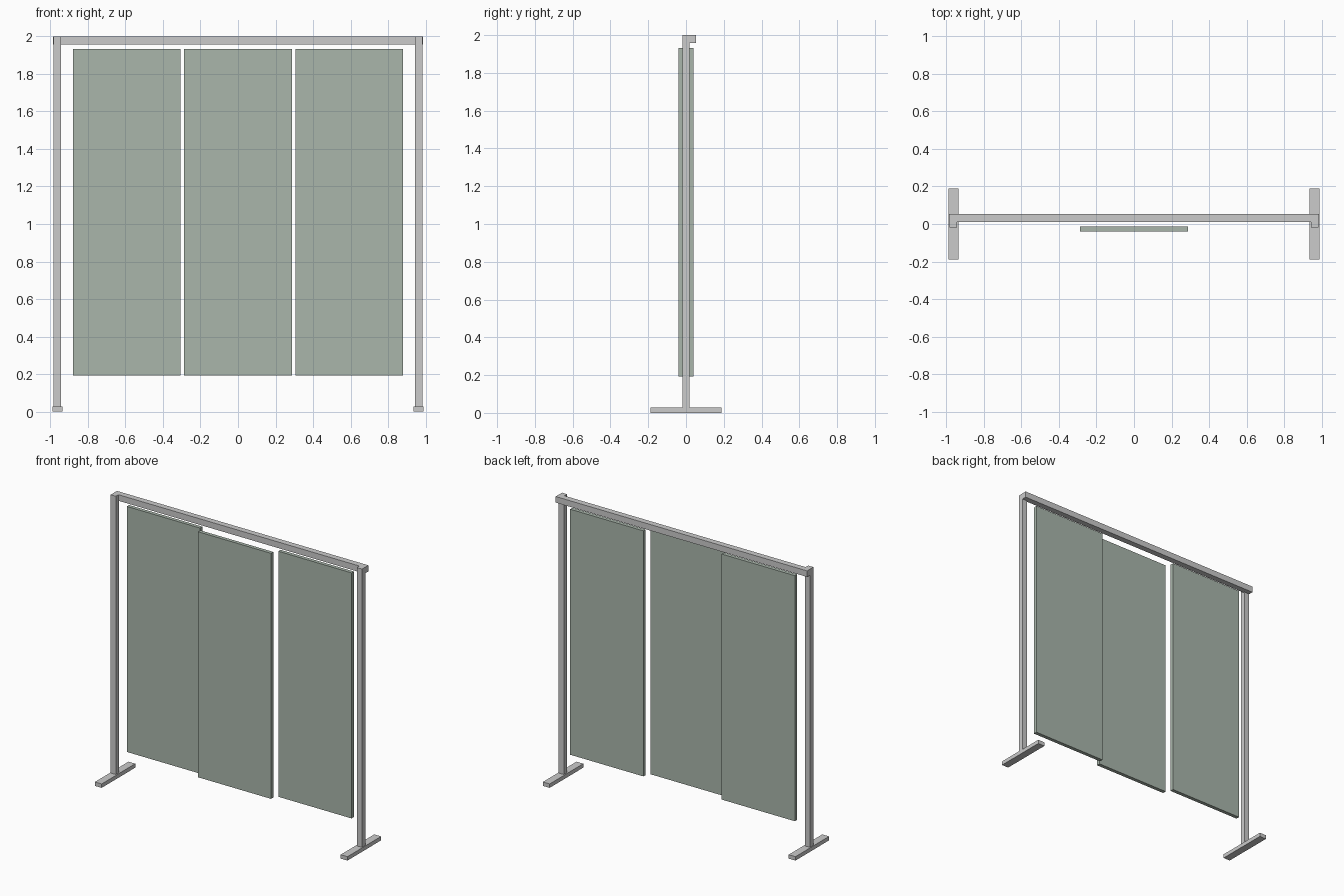
import bpy

if "Cube" in bpy.data.objects:
    bpy.data.objects.remove(bpy.data.objects["Cube"])

panel_mat = bpy.data.materials.new("sage_panel")
panel_mat.diffuse_color = (0.40, 0.47, 0.41, 1.0)
panel_mat.use_nodes = True
panel_mat.node_tree.nodes["Principled BSDF"].inputs["Base Color"].default_value = panel_mat.diffuse_color


def box(name, lo, hi, mat=None):
    """Flat-faced box between two opposite corners."""
    centre = [(a + b) / 2 for a, b in zip(lo, hi)]
    bpy.ops.mesh.primitive_cube_add(size=1, location=centre)
    ob = bpy.context.object
    ob.name = name
    ob.scale = [b - a for a, b in zip(lo, hi)]
    bpy.ops.object.transform_apply(location=False, rotation=False, scale=True)
    if mat:
        ob.data.materials.append(mat)
    return ob


# Upright posts standing on crosswise feet
for side, s in (("left", -1), ("right", 1)):
    x0, x1 = sorted((s * 0.945, s * 0.985))
    box(side + "_post", (x0, -0.019, 0.028), (x1, 0.019, 2.0))
    x0, x1 = sorted((s * 0.937, s * 0.990))
    box(side + "_foot", (x0, -0.188, 0.0), (x1, 0.188, 0.028))

# Top rail, set towards the back of the posts
box("top_rail", (-0.986, 0.010, 1.957), (0.986, 0.052, 2.0))

# Three hanging panels, the middle one in front of the rail
for name, cx, cy in (("left_panel", -0.594, 0.026),
                     ("middle_panel", 0.0, -0.027),
                     ("right_panel", 0.594, 0.026)):
    box(name, (cx - 0.287, cy - 0.013, 0.193),
        (cx + 0.287, cy + 0.013, 1.933), panel_mat)
